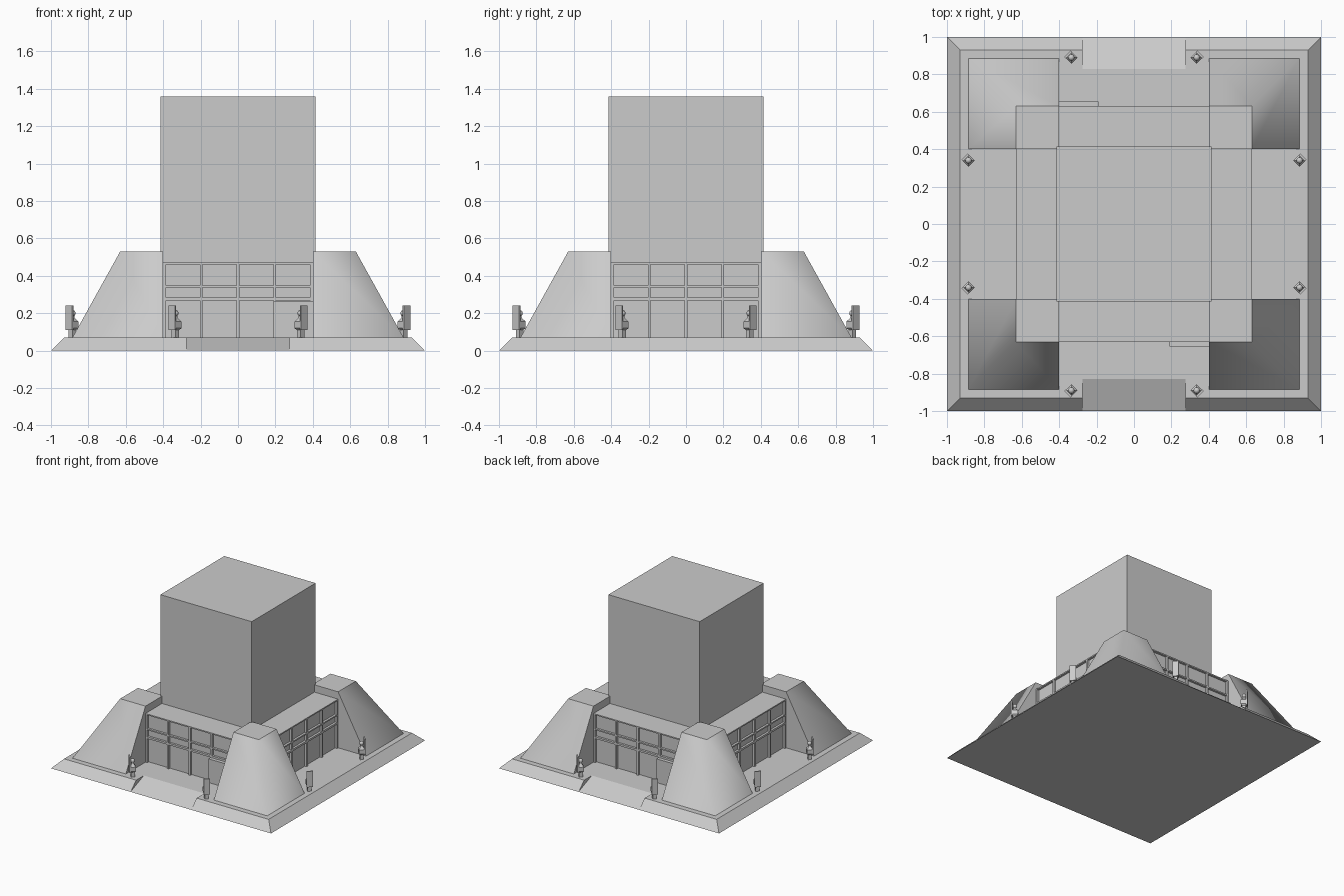
import bpy, bmesh
from math import pi, atan2
from mathutils import Matrix, Vector

old = bpy.data.objects.get("Cube")
if old:
    bpy.data.objects.remove(old, do_unlink=True)

STONE = (0.6, 0.6, 0.6, 1)
stone = bpy.data.materials.new("pale_grey_stone")
stone.use_nodes = True
stone.diffuse_color = STONE
stone.node_tree.nodes["Principled BSDF"].inputs["Base Color"].default_value = STONE

GROUND, ROOF, WALL, INNER = 0.07, 0.47, 0.63, 0.4


def finish(name, bm):
    bmesh.ops.recalc_face_normals(bm, faces=bm.faces)
    mesh = bpy.data.meshes.new(name)
    bm.to_mesh(mesh)
    bm.free()
    mesh.materials.append(stone)
    obj = bpy.data.objects.new(name, mesh)
    bpy.context.collection.objects.link(obj)
    return obj


def add_box(bm, x, y, z, turn=0.0):
    """Box between (low, high) pairs, turned about the world z axis."""
    verts = bmesh.ops.create_cube(bm, size=1)["verts"]
    for v in verts:
        v.co = Vector([a + (b - a) * (c + 0.5) for (a, b), c in zip((x, y, z), v.co)])
    bmesh.ops.rotate(bm, verts=verts, matrix=Matrix.Rotation(turn, 3, "Z"))
    return verts


# Plinth with sloping edges
bm = bmesh.new()
for v in add_box(bm, (-1, 1), (-1, 1), (0, GROUND)):
    if v.co.z > 0.01:
        v.co.x *= 0.93
        v.co.y *= 0.93
plinth = finish("plinth", bm)

# Ramps cut into the front and back of the plinth
for i in range(2):
    bm = bmesh.new()
    for v in add_box(bm, (-0.275, 0.275), (-1.1, -0.81), (0, 0.2)):
        if v.co.z < 0.1:
            v.co.z = 0.002 + (v.co.y + 1) * 0.4
    bmesh.ops.rotate(bm, verts=bm.verts, matrix=Matrix.Rotation(i * pi, 3, "Z"))
    cutter = finish("ramp_cutter", bm)
    cutter.hide_render = True
    cut = plinth.modifiers.new("ramp_cut", "BOOLEAN")
    cut.operation, cut.object, cut.solver = "DIFFERENCE", cutter, "EXACT"
    bpy.context.view_layer.objects.active = plinth
    bpy.ops.object.modifier_apply(modifier=cut.name)
    bpy.data.objects.remove(cutter, do_unlink=True)

# Main hall (recessed wall behind the frames) and upper block
bm = bmesh.new()
core = WALL - 0.018
add_box(bm, (-core, core), (-INNER, INNER), (GROUND, ROOF))
finish("hall_across", bm)
bm = bmesh.new()
add_box(bm, (-INNER, INNER), (-core, core), (GROUND, ROOF))
finish("hall_along", bm)
bm = bmesh.new()
add_box(bm, (-0.415, 0.415), (-0.415, 0.415), (ROOF - 0.01, 1.36))
finish("upper_block", bm)

# Window frames on all four sides
for side, name in enumerate(("front", "left", "back", "right")):
    bm = bmesh.new()
    turn = side * pi / 2
    depth = (-WALL, -core + 0.005)
    for i in range(5):
        x = -0.3925 + i * 0.19625
        add_box(bm, (x - 0.0075, x + 0.0075), depth, (GROUND, ROOF), turn)
    for z in ((0.267, 0.283), (0.337, 0.348), (0.46, ROOF)):
        add_box(bm, (-INNER, INNER), depth, z, turn)
    finish(name + "_window_frame", bm)

# Projecting door boxes at front and back
for turn, name in ((0, "front"), (pi, "back")):
    bm = bmesh.new()
    add_box(bm, (0.19, INNER), (-0.655, -core), (GROUND, 0.265), turn)
    finish(name + "_door_box", bm)

# Corner buttresses: upright inner faces, smooth sloping outer faces
for i in range(4):
    bm = bmesh.new()
    for v in add_box(bm, (INNER, 0.885), (INNER, 0.885), (GROUND, 0.53)):
        if v.co.z > 0.3:
            v.co.x = min(v.co.x, WALL)
            v.co.y = min(v.co.y, WALL)
    bm.normal_update()
    slopes = [f for f in bm.faces if 0.1 < f.normal.z < 0.9]
    for f in slopes:
        f.smooth = True
    for e in bm.edges:
        e.smooth = all(f in slopes for f in e.link_faces)
    bmesh.ops.rotate(bm, verts=bm.verts, matrix=Matrix.Rotation(i * pi / 2, 3, "Z"))
    finish("corner_buttress", bm)


def lamp_post(x, y):
    """Square stepped post with a ball on top and a plate on its outer corner."""
    bm = bmesh.new()
    profile = [(0.02, GROUND), (0.02, 0.11), (0.033, 0.12), (0.033, 0.155), (0.012, 0.175), (0.01, 0.2)]
    for (r0, z0), (r1, z1) in zip(profile, profile[1:]):
        bmesh.ops.create_cone(bm, cap_ends=True, segments=4, radius1=r0, radius2=r1, depth=z1 - z0,
                              matrix=Matrix.Translation((x, y, (z0 + z1) / 2)))
    ball = bmesh.ops.create_uvsphere(bm, u_segments=12, v_segments=8, radius=0.017,
                                     matrix=Matrix.Translation((x, y, 0.2)))
    for f in {f for v in ball["verts"] for f in v.link_faces}:
        f.smooth = True
    outward = atan2(1 if y > 0 else -1, 1 if x > 0 else -1)
    plate = add_box(bm, (0.018, 0.028), (-0.024, 0.024), (0.11, 0.24), outward)
    bmesh.ops.translate(bm, verts=plate, vec=(x, y, 0))
    finish("lamp_post", bm)


# Pairs of posts on every side
for sx in (-1, 1):
    for sy in (-1, 1):
        lamp_post(sx * 0.335, sy * 0.89)
        lamp_post(sx * 0.885, sy * 0.34)
